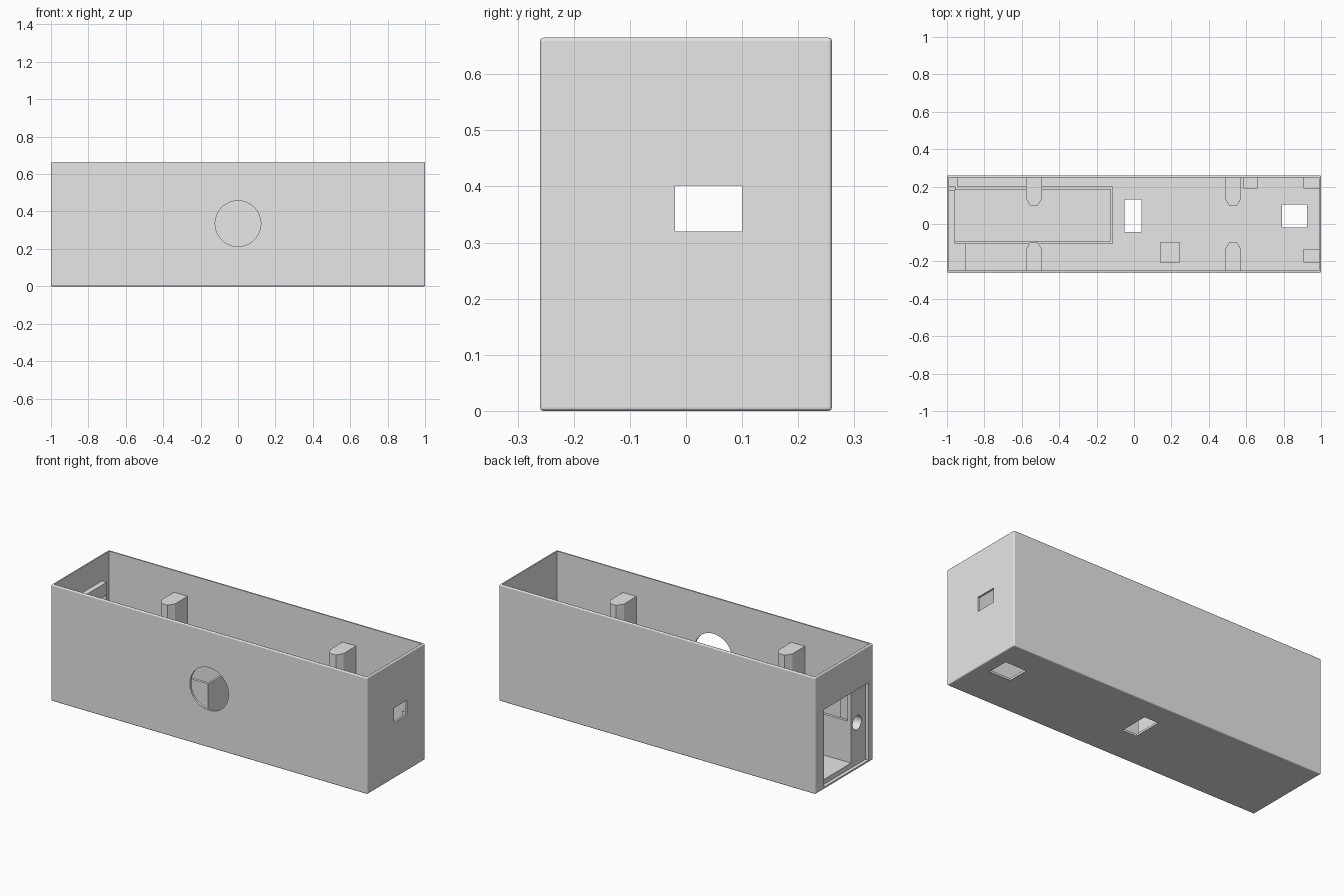
import bpy, bmesh, math
from mathutils import Matrix, Vector

cube = bpy.data.objects.get("Cube")
if cube:
    bpy.data.objects.remove(cube, do_unlink=True)

grey = bpy.data.materials.new("plain grey")
grey.use_nodes = True
grey.diffuse_color = (0.8, 0.8, 0.8, 1)
grey.node_tree.nodes["Principled BSDF"].inputs["Base Color"].default_value = (0.8, 0.8, 0.8, 1)


def finish(name, bm):
    bmesh.ops.recalc_face_normals(bm, faces=bm.faces)
    mesh = bpy.data.meshes.new(name)
    bm.to_mesh(mesh)
    bm.free()
    mesh.materials.append(grey)
    ob = bpy.data.objects.new(name, mesh)
    bpy.context.collection.objects.link(ob)
    return ob


def box(name, x, y, z, bevel=0):
    """Box given by its (low, high) range on each axis."""
    bm = bmesh.new()
    bmesh.ops.create_cube(bm, size=1)
    lo, hi = Vector((x[0], y[0], z[0])), Vector((x[1], y[1], z[1]))
    for v in bm.verts:
        v.co = (lo + hi) / 2 + v.co * (hi - lo)
    if bevel:
        bmesh.ops.bevel(bm, geom=bm.edges[:], offset=bevel, segments=3,
                        profile=0.5, affect='EDGES')
    return finish(name, bm)


def rod(name, centre, radius, length, axis):
    bm = bmesh.new()
    turn = Matrix.Rotation(math.pi / 2, 4, 'Y' if axis == 'X' else 'X')
    bmesh.ops.create_cone(bm, cap_ends=True, segments=64, radius1=radius, radius2=radius,
                          depth=length, matrix=Matrix.Translation(centre) @ turn)
    return finish(name, bm)


def cut(ob, *cutters):
    bpy.context.view_layer.objects.active = ob
    for c in cutters:
        mod = ob.modifiers.new("cut", 'BOOLEAN')
        mod.operation, mod.solver, mod.object = 'DIFFERENCE', 'EXACT', c
        bpy.ops.object.modifier_apply(modifier=mod.name)
        bpy.data.objects.remove(c, do_unlink=True)


def end_recess():
    return box("recess_cutter", (-1.1, -0.98), (-0.22, 0.18), (0.012, 0.455))


T = 0.012                       # wall thickness
IX, IY, H = 1 - T, 0.26 - T, 0.665

# Open-topped outer case with its windows
case = box("case", (-1, 1), (-0.26, 0.26), (0, H), bevel=0.006)
cut(case,
    box("cavity", (-IX, IX), (-IY, IY), (T, 1)),
    rod("front_port", (0, -0.26, 0.335), 0.122, 0.1, 'Y'),
    box("side_port", (0.9, 1.1), (-0.02, 0.1), (0.32, 0.402)),
    box("middle_floor_port", (-0.05, 0.04), (-0.042, 0.13), (-0.1, 0.1)),
    box("end_floor_port", (0.79, 0.925), (-0.02, 0.105), (-0.1, 0.1)),
    end_recess())

# Thick panel inside the left end, with a rectangular opening and a switch hole
panel = box("end_panel", (-0.99, -0.958), (-0.25, 0.183), (0.006, 0.52))
cut(panel, end_recess(),
    box("opening", (-1.1, -0.9), (-0.09, 0.179), (0.04, 0.447)),
    rod("switch_hole", (-0.96, -0.145, 0.25), 0.04, 0.4, 'X'))

# Block behind the switch hole
block = box("switch_block", (-0.958, -0.9), (-0.25, -0.105), (0.006, 0.52))
cut(block, rod("switch_hole", (-0.93, -0.145, 0.25), 0.04, 0.4, 'X'))

# Long tray behind the opening
tray = box("tray", (-0.958, -0.114), (-0.106, 0.2), (0.006, 0.275))
cut(tray, box("tray_cavity", (-1.1, -0.126), (-0.09, 0.184), (0.04, 1)))
box("corner_block", (-0.99, -0.945), (0.2, 0.25), (0.006, 0.275))

# Small board supports on the floor
box("back_corner_support", (0.905, 0.99), (0.19, 0.25), (0.006, 0.28))
box("front_corner_support", (0.905, 0.99), (-0.205, -0.135), (0.006, 0.28))
box("back_support", (0.585, 0.66), (0.19, 0.25), (0.006, 0.28))
box("front_support", (0.14, 0.245), (-0.205, -0.1), (0.006, 0.28))


def lid_post(name, x, side):
    """Wall post with a chamfered tip and a sloping underside."""
    outline = [(-0.043, 0.25), (-0.043, 0.135), (-0.02, 0.098),
               (0.02, 0.098), (0.043, 0.135), (0.043, 0.25)]
    bm = bmesh.new()
    top = [bm.verts.new((x + a, side * b, 0.54)) for a, b in outline]
    low = [bm.verts.new((x + a, side * b, 0.56 - b)) for a, b in outline]
    bm.faces.new(top)
    bm.faces.new(low)
    for i in range(len(top)):
        j = (i + 1) % len(top)
        bm.faces.new((top[i], top[j], low[j], low[i]))
    finish(name, bm)


# Four posts that hold the lid
for end, x in (("right", -0.535), ("left", 0.53)):
    for face, side in (("front", -1), ("back", 1)):
        lid_post(f"{face}_{end}_lid_post", x, side)
